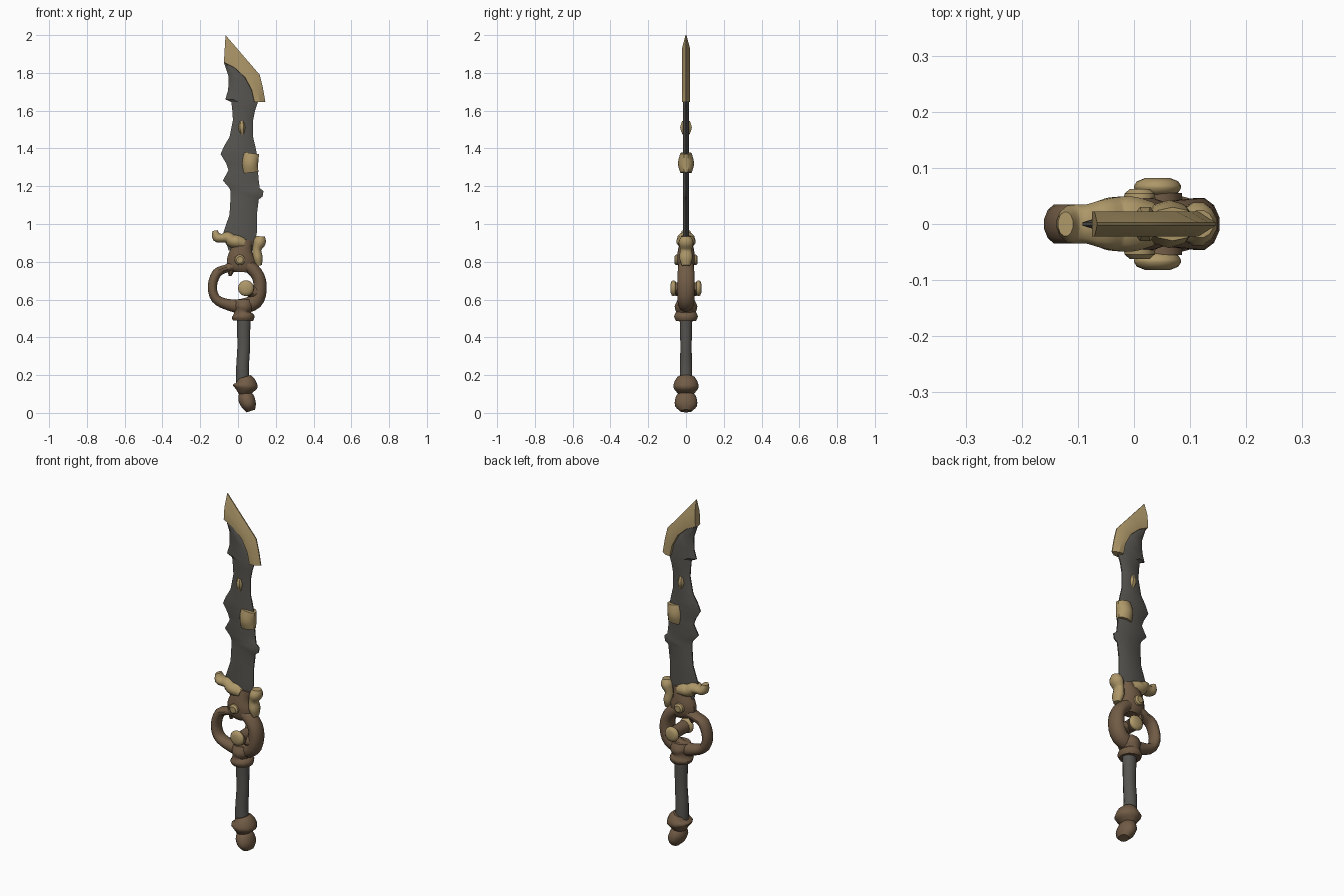
import bpy, bmesh, math
from mathutils import Vector


def material(name, rgb):
    m = bpy.data.materials.new(name)
    m.diffuse_color = (*rgb, 1)
    return m


STEEL = material("dark steel", (0.095, 0.09, 0.08))
GOLD = material("aged gold", (0.42, 0.31, 0.14))
BROWN = material("brown bronze", (0.165, 0.105, 0.06))


def skin(name, rings, mat, closed=False, angle=40):
    """Join a row of equal point rings into one solid."""
    bm = bmesh.new()
    vs = [[bm.verts.new(p) for p in r] for r in rings]
    n, k = len(vs), len(vs[0])
    for i in range(n if closed else n - 1):
        a, b = vs[i], vs[(i + 1) % n]
        for j in range(k):
            bm.faces.new((a[j], a[(j + 1) % k], b[(j + 1) % k], b[j]))
    if not closed:
        bm.faces.new(vs[0])
        bm.faces.new(vs[-1])
    bmesh.ops.recalc_face_normals(bm, faces=bm.faces)
    me = bpy.data.meshes.new(name)
    bm.to_mesh(me)
    bm.free()
    me.materials.append(mat)
    ob = bpy.data.objects.new(name, me)
    bpy.context.collection.objects.link(ob)
    bpy.ops.object.select_all(action='DESELECT')
    bpy.context.view_layer.objects.active = ob
    ob.select_set(True)
    bpy.ops.object.shade_smooth_by_angle(angle=math.radians(angle))
    return ob


def slab(name, rows, t, mat, inner=(0.25, 0.75), edge=0.003):
    """Flat blade piece; each row is (ax, az, bx, bz) across the blade."""
    rings = []
    for ax, az, bx, bz in rows:
        prof = [(0, edge), (inner[0], t), (inner[1], t), (1, edge)]
        prof += [(f, -y) for f, y in reversed(prof)]
        rings.append([(ax + (bx - ax) * f, y, az + (bz - az) * f) for f, y in prof])
    return skin(name, rings, mat, angle=30)


def smooth_path(pts, closed, steps):
    """Catmull-Rom refinement of (x, z, r, ry) points."""
    n, out = len(pts), []
    get = lambda i: pts[i % n] if closed else pts[max(0, min(n - 1, i))]
    for i in range(n if closed else n - 1):
        p = [get(i + d) for d in (-1, 0, 1, 2)]
        for s in range(steps):
            t = s / steps
            out.append([0.5 * (2 * b + (c - a) * t + (2 * a - 5 * b + 4 * c - d) * t * t
                               + (3 * b - a - 3 * c + d) * t ** 3) for a, b, c, d in zip(*p)])
    return out if closed else out + [list(pts[-1])]


def tube(name, pts, mat, sides=12, closed=False, steps=3):
    """Sweep an ellipse along a path in the xz plane."""
    p = smooth_path(pts, closed, steps)
    n, rings = len(p), []
    for i, (x, z, r, ry) in enumerate(p):
        a = p[(i - 1) % n] if closed else p[max(0, i - 1)]
        b = p[(i + 1) % n] if closed else p[min(n - 1, i + 1)]
        d = Vector((b[0] - a[0], b[1] - a[1])).normalized()
        ring = []
        for j in range(sides):
            w = 2 * math.pi * (j + 0.5) / sides
            c = r * math.cos(w)
            ring.append((x - d.y * c, ry * math.sin(w), z + d.x * c))
        rings.append(ring)
    return skin(name, rings, mat, closed)


def stud(name, x, z, prof, mat, sides=12):
    """Pin running through in y; prof is (y, radius), mirrored front to back."""
    full = [(-y, r) for y, r in prof] + [(y, r) for y, r in reversed(prof)]
    rings = [[(x + r * math.cos(2 * math.pi * j / sides), y,
               z + r * math.sin(2 * math.pi * j / sides)) for j in range(sides)]
             for y, r in full]
    return skin(name, rings, mat)


# Blade: height, left edge, right edge
outline = [(0.86, -0.05, 0.08), (0.955, -0.077, 0.1), (1.05, -0.045, 0.1), (1.13, -0.04, 0.11),
           (1.145, -0.04, 0.13), (1.175, -0.04, 0.135), (1.19, -0.045, 0.115),
           (1.23, -0.08, 0.11), (1.285, -0.05, 0.105), (1.32, -0.062, 0.105),
           (1.37, -0.092, 0.1), (1.41, -0.075, 0.092), (1.46, -0.045, 0.08),
           (1.55, -0.027, 0.08), (1.6, -0.03, 0.09), (1.645, -0.035, 0.105),
           (1.66, -0.067, 0.1), (1.71, -0.052, 0.085), (1.78, -0.05, 0.045),
           (1.85, -0.073, -0.03)]
slab("blade", [(l, z, r, z) for z, l, r in outline], 0.017, STEEL)

# Gold cutting tip: inner edge to outer edge
slab("blade_tip", [(-0.075, 1.85, -0.066, 2.0), (-0.02, 1.825, 0.02, 1.9),
                   (0.035, 1.775, 0.115, 1.79), (0.07, 1.71, 0.132, 1.72),
                   (0.085, 1.645, 0.145, 1.645)], 0.022, GOLD, (0.04, 0.5), 0.003)

# Blade fittings
tube("blade_wrap", [(0.066, 1.272, 0.044, 0.03), (0.063, 1.32, 0.046, 0.043),
                    (0.069, 1.375, 0.045, 0.03)], GOLD, 10)
tube("blade_stud", [(0.023, 1.475, 0.015, 0.02), (0.02, 1.51, 0.024, 0.033),
                    (0.02, 1.545, 0.016, 0.022)], GOLD, 8)

# Gold guard arms
tube("guard_left_arm", [(-0.122, 0.965, 0.014, 0.022), (-0.112, 0.93, 0.026, 0.035),
                        (-0.085, 0.925, 0.024, 0.036), (-0.055, 0.928, 0.032, 0.045),
                        (-0.03, 0.91, 0.036, 0.05), (0.0, 0.905, 0.037, 0.05),
                        (0.033, 0.895, 0.03, 0.04)], GOLD)
tube("guard_right_arm", [(0.118, 0.935, 0.024, 0.025), (0.115, 0.905, 0.034, 0.04),
                         (0.1, 0.865, 0.024, 0.032), (0.105, 0.82, 0.027, 0.036),
                         (0.112, 0.78, 0.015, 0.022)], GOLD)

# Bronze guard body and hook
tube("guard_body", [(0.03, 0.92, 0.05, 0.028), (0.02, 0.87, 0.055, 0.042),
                    (0.015, 0.82, 0.075, 0.048), (0.02, 0.77, 0.075, 0.042),
                    (0.02, 0.745, 0.045, 0.03)], BROWN)
tube("guard_hook", [(0.02, 0.79, 0.03, 0.035), (-0.03, 0.77, 0.026, 0.03),
                    (-0.042, 0.725, 0.008, 0.01)], BROWN, 8)
stud("guard_stud", 0.01, 0.81, [(0.062, 0.018), (0.054, 0.027), (0.03, 0.03)], GOLD)

# Ring hilt
ring = [(-0.06, 0.765, 0.022), (-0.112, 0.74, 0.026), (-0.136, 0.67, 0.025),
        (-0.118, 0.605, 0.026), (-0.06, 0.575, 0.03), (0.02, 0.565, 0.04),
        (0.09, 0.59, 0.042), (0.115, 0.65, 0.038), (0.108, 0.72, 0.035),
        (0.06, 0.775, 0.036), (0, 0.785, 0.034)]
tube("ring_hilt", [(x, z, r, 0.036 + max(0, x) * 0.1) for x, z, r in ring], BROWN, closed=True)
stud("ring_pin", 0.05, 0.655, [(0.055, 0.036), (0.03, 0.034)], BROWN)
for s in (-1, 1):
    cap = stud("ring_pin_cap", 0.042, 0.66, [(0.016, 0.022), (0.010, 0.037), (0.002, 0.042)], GOLD, 16)
    cap.location.y = s * 0.066
tube("ring_pin_arm", [(0.05, 0.65, 0.03, 0.05), (0.08, 0.64, 0.034, 0.052),
                      (0.115, 0.64, 0.036, 0.042)], BROWN)

# Collar, grip and pommel
tube("collar", [(0.03, 0.6, 0.05, 0.045), (0.03, 0.565, 0.055, 0.062), (0.025, 0.535, 0.045, 0.055),
                (0.027, 0.51, 0.062, 0.065), (0.027, 0.488, 0.055, 0.055)], BROWN)
tube("grip", [(0.032, 0.53, 0.04, 0.036), (0.03, 0.44, 0.036, 0.033), (0.03, 0.34, 0.035, 0.031),
              (0.024, 0.24, 0.035, 0.034), (0.027, 0.14, 0.038, 0.034)], STEEL)
tube("pommel_flange", [(0.032, 0.19, 0.036, 0.045), (0.039, 0.165, 0.056, 0.062),
                       (0.039, 0.14, 0.068, 0.069), (0.036, 0.115, 0.045, 0.055),
                       (0.034, 0.095, 0.03, 0.035)], BROWN)
tube("pommel_knob", [(0.03, 0.11, 0.028, 0.035), (0.042, 0.08, 0.044, 0.056),
                     (0.058, 0.04, 0.04, 0.06), (0.068, 0.01, 0.024, 0.032)], BROWN)
